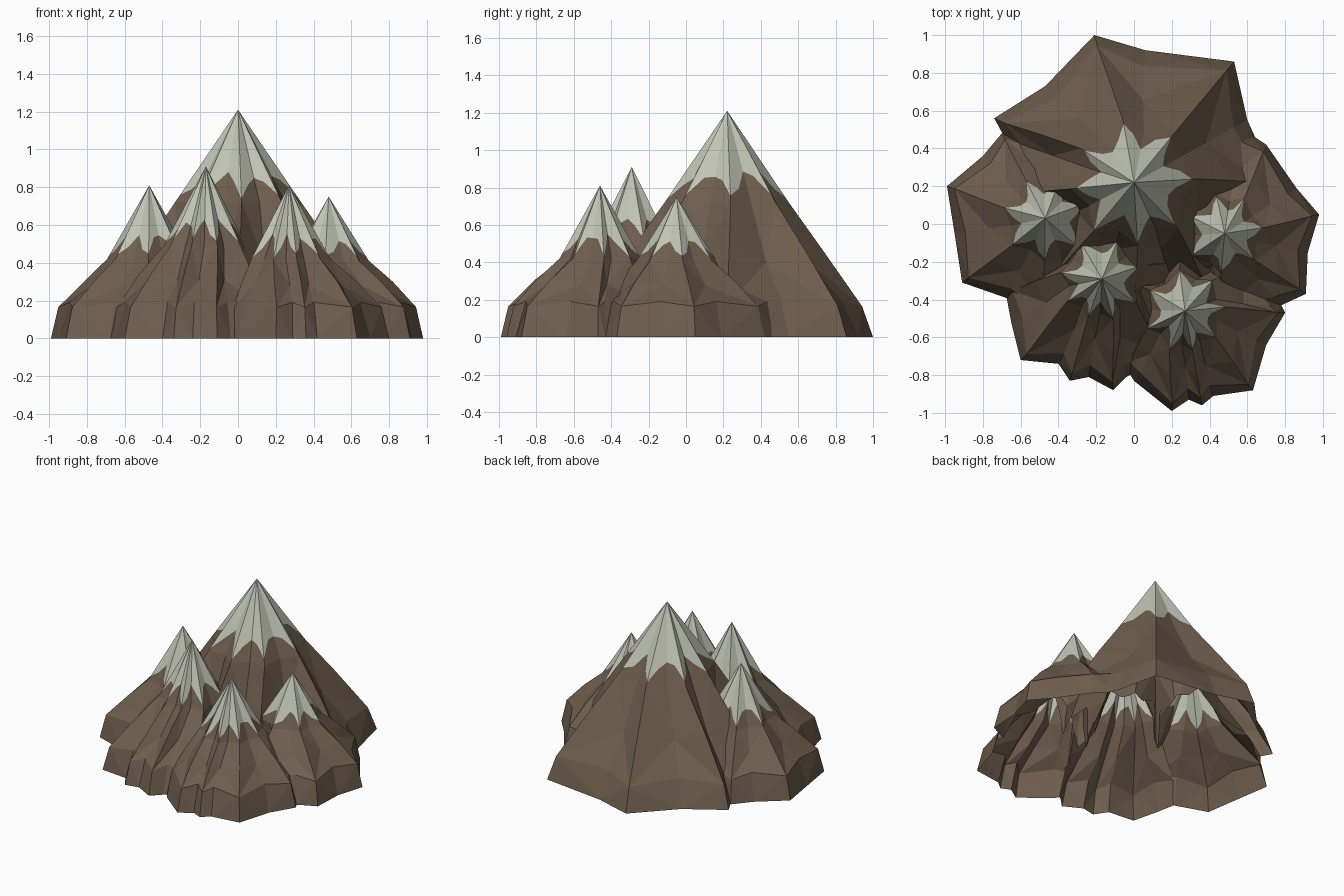
import bpy, bmesh, random
from math import atan2, cos, sin, pi
from mathutils import Vector

if "Cube" in bpy.data.objects:
    bpy.data.objects.remove(bpy.data.objects["Cube"])

random.seed(4)


def material(name, rgb):
    m = bpy.data.materials.new(name)
    m.diffuse_color = (*rgb, 1)
    m.use_nodes = True
    m.node_tree.nodes["Principled BSDF"].inputs["Base Color"].default_value = m.diffuse_color
    return m


ROCK = material("rock", (0.155, 0.11, 0.075))
SNOW = material("snow", (0.53, 0.55, 0.46))


# One peak: spokes from the apex alternate ridge / gully and run down to a foot outline
def peak(name, apex, snow_r, snow_z, foot):
    apex = Vector(apex)
    c = Vector((apex.x, apex.y, 0))
    n = len(foot)
    step = 2 * pi / n

    # Summit spokes are nearly evenly spread, leaning towards their foot points
    angles = []
    for x, y in foot:
        a = atan2(y - c.y, x - c.x)
        while angles and a < angles[-1]:
            a += 2 * pi
        angles.append(a)
    start = sum(a - i * step for i, a in enumerate(angles)) / n
    spokes = []
    for i, (x, y) in enumerate(foot):
        ridge = i % 2 == 0
        out = Vector((x, y, 0)) - c
        a = 0.55 * (start + i * step) + 0.45 * angles[i]
        d = Vector((cos(a), sin(a), 0))
        upper = c + d * snow_r * (1 if ridge else 0.8) + Vector((0, 0, snow_z))
        ring = c + out * (0.925 if ridge else 0.88) + Vector((0, 0, 0.165 if ridge else 0.19))
        mid = upper.lerp(ring, 0.45 if ridge else 0.6)
        push = random.uniform(1.0, 1.05) if ridge else random.uniform(0.9, 0.95)
        mid = Vector((c.x + (mid.x - c.x) * push, c.y + (mid.y - c.y) * push, mid.z))
        t = random.uniform(0.92, 1.0) if ridge else random.uniform(0.66, 0.76)
        spokes.append((t, upper, mid, ring, c + out))

    # Summit: middle spokes give the snow edge its extra teeth
    bm = bmesh.new()
    top = bm.verts.new(apex)
    new = bm.verts.new
    grid = [[new(apex.lerp(s[1], s[0] * 0.99))] + [new(p) for p in s[1:]] for s in spokes]
    for i in range(n):
        a, b = grid[i], grid[(i + 1) % n]
        half = (spokes[i][1] + spokes[(i + 1) % n][1]) / 2
        m = new(apex.lerp(half, random.uniform(0.7, 0.88)))
        for tri in ((top, a[0], m), (top, m, b[0])):
            bm.faces.new(tri).material_index = 1
        bm.faces.new((a[0], a[1], m))
        bm.faces.new((m, a[1], b[1]))
        bm.faces.new((m, b[1], b[0]))
        # Flanks: diagonals run out from the ridge spokes
        for k in (1, 2, 3):
            quad = (a[k], a[k + 1], b[k + 1], b[k])
            cut = (0, 2) if (i % 2 == 0) == (k != 2) else (1, 3)
            if cut == (0, 2):
                tris = ((0, 1, 2), (0, 2, 3))
            else:
                tris = ((0, 1, 3), (1, 2, 3))
            for tri in tris:
                bm.faces.new([quad[j] for j in tri])
    bm.faces.new([row[-1] for row in grid])
    bmesh.ops.triangulate(bm, faces=bm.faces[:])
    bmesh.ops.recalc_face_normals(bm, faces=bm.faces[:])
    me = bpy.data.meshes.new(name)
    bm.to_mesh(me)
    bm.free()
    me.materials.append(ROCK)
    me.materials.append(SNOW)
    ob = bpy.data.objects.new(name, me)
    bpy.context.collection.objects.link(ob)
    return ob


main = peak("mountain_range", (0, 0.22, 1.21), 0.335, 0.72, [
    (0.53, 0.86), (0.06, 0.92), (-0.21, 1.0), (-0.47, 0.73), (-0.74, 0.56), (-0.68, 0.45),
    (-0.75, 0.15), (-0.45, 0), (-0.45, -0.3), (-0.15, -0.3), (0, -0.55), (0.2, -0.3),
    (0.4, -0.35), (0.5, 0), (0.75, 0.22), (0.6, 0.55)])

others = [
    peak("left_peak", (-0.47, 0.03, 0.81), 0.23, 0.42, [
        (-0.99, 0.2), (-0.95, -0.05), (-0.91, -0.31), (-0.68, -0.39), (-0.5, -0.5),
        (-0.35, -0.3), (-0.2, -0.25), (-0.2, 0), (-0.15, 0.2), (-0.3, 0.25), (-0.35, 0.45),
        (-0.5, 0.45), (-0.7, 0.48), (-0.8, 0.36)]),
    peak("front_left_peak", (-0.17, -0.29, 0.91), 0.225, 0.49, [
        (-0.6, -0.72), (-0.4, -0.74), (-0.34, -0.83), (-0.24, -0.81), (-0.11, -0.88),
        (-0.04, -0.81), (0.15, -0.7), (0.1, -0.4), (0.25, -0.2), (0.05, -0.12), (0, 0.1),
        (-0.17, 0), (-0.4, 0), (-0.42, -0.2), (-0.68, -0.36), (-0.65, -0.52)]),
    peak("front_right_peak", (0.27, -0.46, 0.81), 0.22, 0.42, [
        (0.63, -0.88), (0.7, -0.64), (0.8, -0.47), (0.78, -0.43), (0.6, -0.2), (0.37, -0.25),
        (0.25, -0.1), (0.15, -0.3), (-0.05, -0.3), (0.05, -0.5), (-0.05, -0.75), (0, -0.83),
        (0.2, -0.99), (0.29, -0.93), (0.36, -0.96), (0.42, -0.91)]),
    peak("right_peak", (0.48, -0.05, 0.75), 0.215, 0.41, [
        (0.98, 0.05), (0.86, 0.19), (0.7, 0.42), (0.58, 0.5), (0.45, 0.4), (0.4, 0.15),
        (0.2, 0.15), (0.32, -0.05), (0.2, -0.25), (0.4, -0.25), (0.45, -0.5), (0.78, -0.43),
        (0.91, -0.37), (0.92, -0.15)]),
]

# Fuse the peaks into one skin
for ob in others:
    mod = main.modifiers.new("join", "BOOLEAN")
    mod.operation = "UNION"
    mod.solver = "EXACT"
    mod.object = ob
dg = bpy.context.evaluated_depsgraph_get()
skin = bpy.data.meshes.new_from_object(main.evaluated_get(dg))
main.modifiers.clear()
main.data = skin
for ob in others:
    bpy.data.objects.remove(ob)

# Open underside
bm = bmesh.new()
bm.from_mesh(skin)
floor = [f for f in bm.faces if all(v.co.z < 1e-4 for v in f.verts)]
bmesh.ops.delete(bm, geom=floor, context="FACES")
bm.to_mesh(skin)
bm.free()
